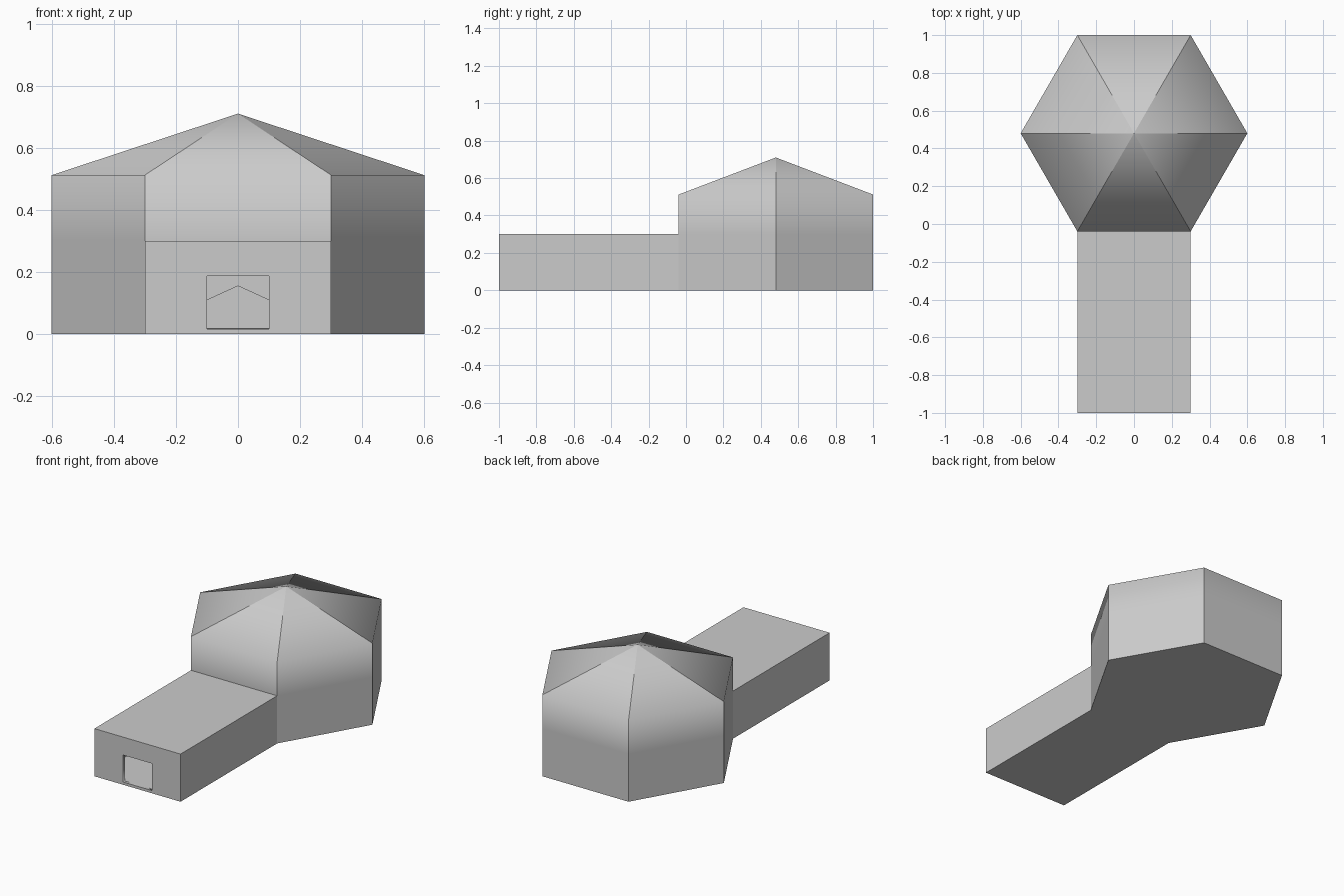
import bpy, bmesh, math

if "Cube" in bpy.data.objects:
    bpy.data.objects.remove(bpy.data.objects["Cube"])

R, APO = 0.6, 0.6 * math.sqrt(3) / 2
CY = 1.0 - APO                     # tower centre
EAVE, APEX, LOW = 0.512, 0.71, 0.30
WALL = 0.017


def add_object(name, bm):
    bmesh.ops.recalc_face_normals(bm, faces=bm.faces)
    mesh = bpy.data.meshes.new(name)
    bm.to_mesh(mesh)
    bm.free()
    obj = bpy.data.objects.new(name, mesh)
    bpy.context.collection.objects.link(obj)
    return obj


# Hexagonal tower: three rings of corners and a pointed roof
bm = bmesh.new()
rings = [[bm.verts.new((R * math.cos(math.radians(60 * i)),
                        CY + R * math.sin(math.radians(60 * i)), z))
          for i in range(6)] for z in (0, LOW, EAVE)]
apex = bm.verts.new((0, CY, APEX))
bm.faces.new(rings[0][::-1])
front = None
for i in range(6):
    j = (i + 1) % 6
    for a, b in zip(rings, rings[1:]):
        face = bm.faces.new((a[i], a[j], b[j], b[i]))
        if i == 4 and a is rings[0]:
            front = face
    bm.faces.new((rings[2][i], rings[2][j], apex))
bm.normal_update()

# Entrance passage pulled out of the lower front wall
front = bmesh.ops.extrude_discrete_faces(bm, faces=[front])["faces"][0]
for v in front.verts:
    v.co.y = -1.0

# Small rectangular entrance opening
bmesh.ops.inset_individual(bm, faces=[front], thickness=0.05)
for v in front.verts:
    v.co = (math.copysign(0.1, v.co.x), -1.0, 0.187 if v.co.z > 0.15 else WALL)
bmesh.ops.delete(bm, geom=[front], context='FACES_ONLY')
bm.normal_update()

# Smooth only the eaves and flat joins; keep corners and roof ridges crisp
for f in bm.faces:
    f.smooth = True
for e in bm.edges:
    eave = all(abs(v.co.z - EAVE) < 1e-4 for v in e.verts)
    flat = len(e.link_faces) == 2 and e.calc_face_angle(0) < 0.02
    e.smooth = eave or flat
shell = add_object("building_shell", bm)
mod = shell.modifiers.new("wall_thickness", 'SOLIDIFY')
mod.thickness = WALL
mod.offset = -1
mod.use_even_offset = True

# Inner partition with a pointed doorway between passage and chamber
half = [(0.12, WALL), (0.12, 0.10), (0, 0.155)]
right = half[:2]
outline = ([(-0.29, WALL), (-0.12, WALL), (-0.12, 0.10), (0, 0.155)]
           + right[::-1] + [(0.29, WALL), (0.29, 0.29), (-0.29, 0.29)])
bm = bmesh.new()
plate = bm.faces.new([bm.verts.new((x, CY - APO + 0.002, z)) for x, z in outline])
new = bmesh.ops.extrude_face_region(bm, geom=[plate], use_keep_orig=True)["geom"]
for v in new:
    if isinstance(v, bmesh.types.BMVert):
        v.co.y += WALL
add_object("inner_doorway", bm)
